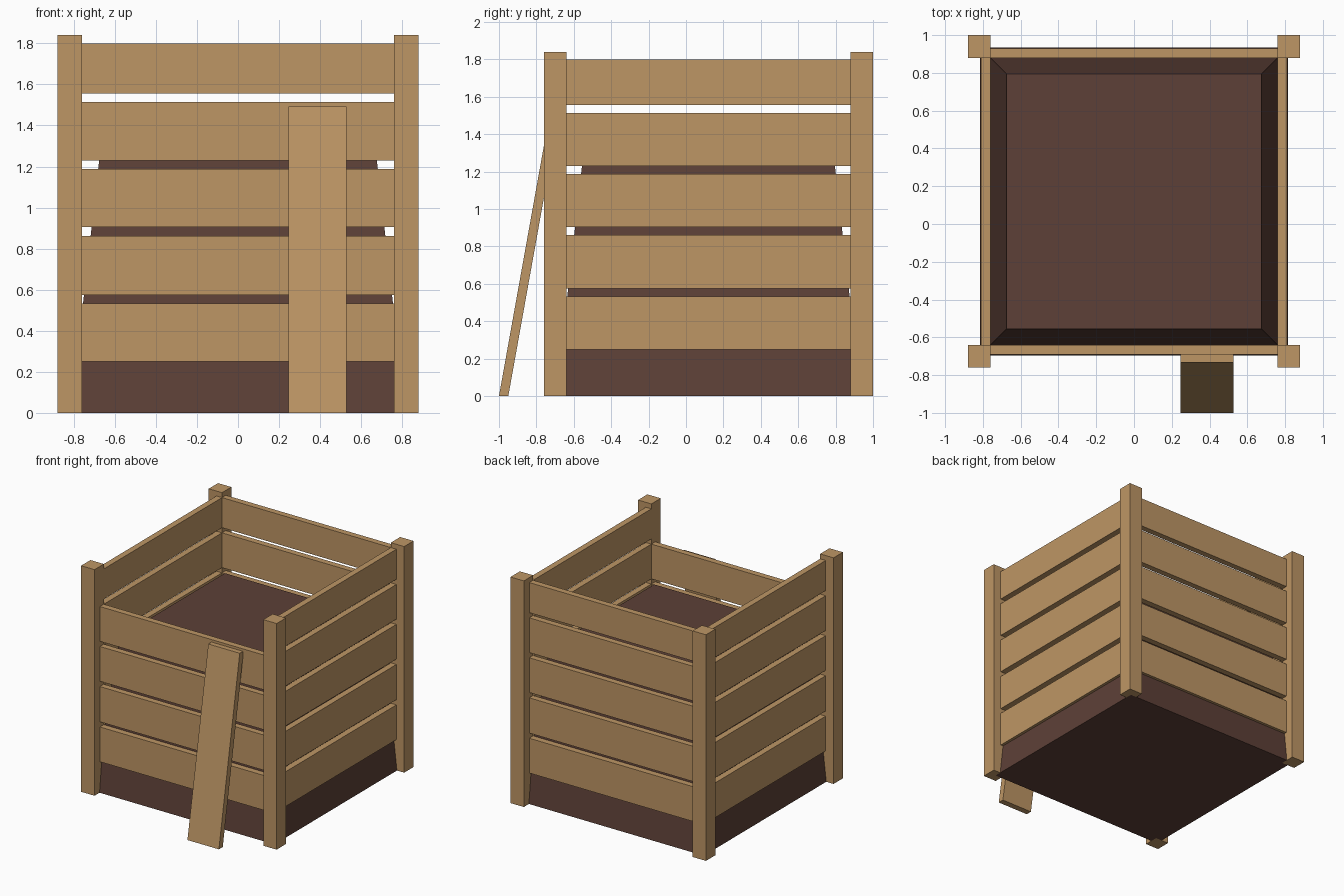
import bpy, bmesh

if "Cube" in bpy.data.objects:
    bpy.data.objects.remove(bpy.data.objects["Cube"])

CY = 0.12  # centre of the bin in y (the leaning board takes the front space)


def material(name, rgb):
    m = bpy.data.materials.new(name)
    lin = [((c / 255 + 0.055) / 1.055) ** 2.4 for c in rgb]
    m.diffuse_color = (*lin, 1)
    m.use_nodes = True
    m.node_tree.nodes["Principled BSDF"].inputs["Base Color"].default_value = m.diffuse_color
    return m


wood = material("light wood", (190, 150, 101))
earth = material("dark compost", (93, 64, 55))


def prism(name, mat, x0, x1, y0, y1, z0, z1, shear=0.0, inset=0.0):
    """Box whose top can be shifted in y or shrunk on all four sides."""
    bm = bmesh.new()
    bmesh.ops.create_cube(bm, size=1)
    for v in bm.verts:
        top = v.co.z > 0
        sx, sy = (1 if v.co.x > 0 else -1), (1 if v.co.y > 0 else -1)
        v.co.x = (x1 if sx > 0 else x0) - (sx * inset if top else 0)
        v.co.y = (y1 if sy > 0 else y0) + (shear - sy * inset if top else 0)
        v.co.z = z1 if top else z0
    me = bpy.data.meshes.new(name)
    bm.to_mesh(me)
    bm.free()
    me.materials.append(mat)
    ob = bpy.data.objects.new(name, me)
    bpy.context.collection.objects.link(ob)
    return ob


# Corner posts
for sx, side in ((-1, "left"), (1, "right")):
    for sy, end in ((-1, "front"), (1, "back")):
        x, y = sx * 0.82, CY + sy * 0.82
        prism(f"{end}_{side}_post", wood, x - 0.06, x + 0.06, y - 0.06, y + 0.06, 0, 1.84)

# Wall slats; the front wall has no top slat
rows = [(0.25, 0.533), (0.575, 0.862), (0.905, 1.188), (1.23, 1.513), (1.555, 1.80)]
for i, (z0, z1) in enumerate(rows, 1):
    prism(f"right_slat_{i}", wood, 0.76, 0.81, CY - 0.76, CY + 0.76, z0, z1)
    prism(f"left_slat_{i}", wood, -0.81, -0.76, CY - 0.76, CY + 0.76, z0, z1)
    prism(f"back_slat_{i}", wood, -0.76, 0.76, CY + 0.76, CY + 0.81, z0, z1)
    if i < len(rows):
        prism(f"front_slat_{i}", wood, -0.76, 0.76, CY - 0.81, CY - 0.76, z0, z1)

# Tapered heap of compost
prism("compost_heap", earth, -0.815, 0.815, CY - 0.815, CY + 0.815, 0, 1.24, inset=0.14)

# Loose board leaning on the front
prism("leaning_board", wood, 0.245, 0.528, -1.0, -0.95, 0, 1.493, shear=0.268)
